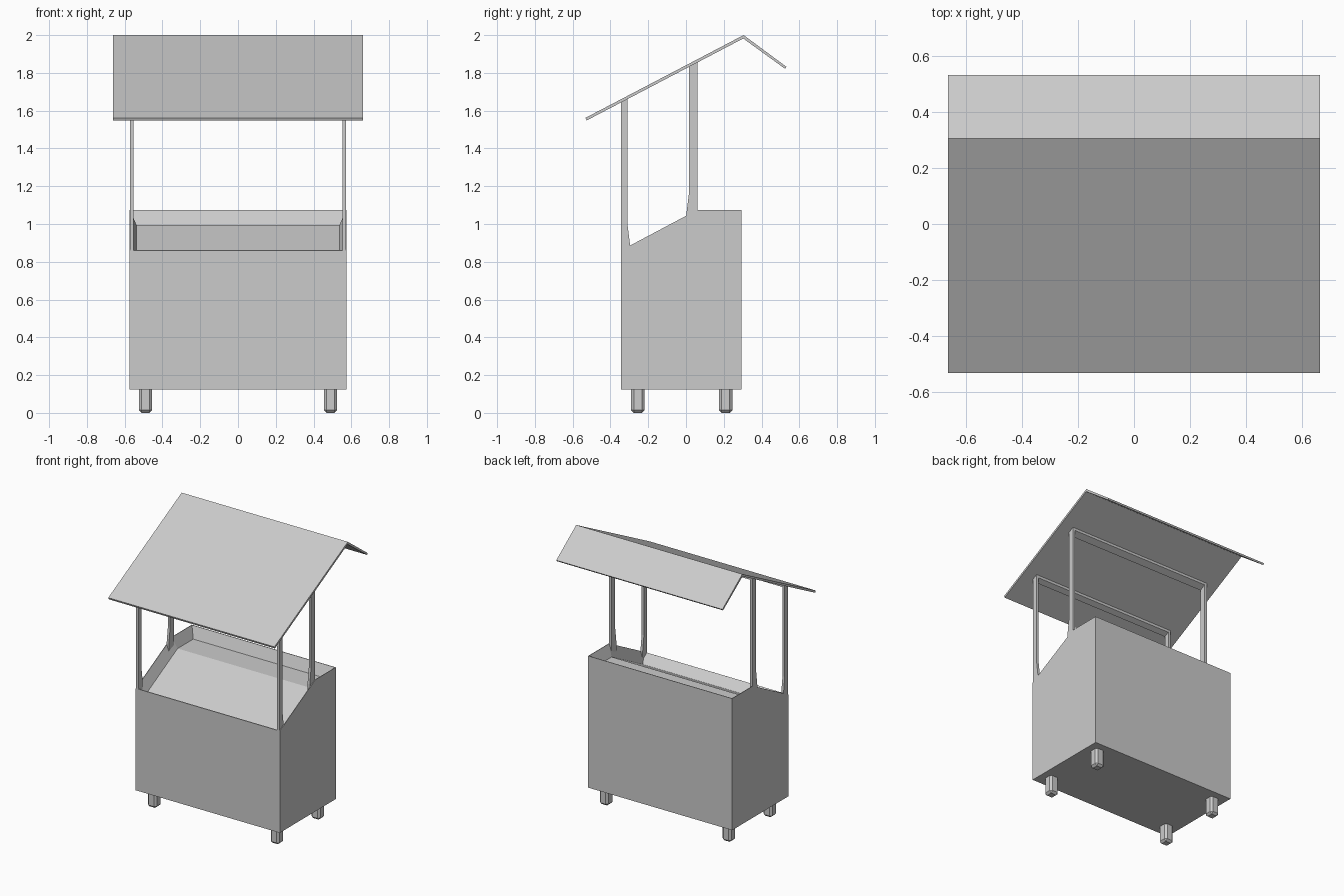
import bpy, bmesh
from mathutils import Vector, Matrix

if "Cube" in bpy.data.objects:
    bpy.data.objects.remove(bpy.data.objects["Cube"])


def new_object(name, bm):
    bmesh.ops.recalc_face_normals(bm, faces=bm.faces)
    mesh = bpy.data.meshes.new(name)
    bm.to_mesh(mesh)
    bm.free()
    obj = bpy.data.objects.new(name, mesh)
    bpy.context.collection.objects.link(obj)
    return obj


def prism(profile, x0, x1):
    """Extrude a (y, z) profile along x."""
    bm = bmesh.new()
    face = bm.faces.new([bm.verts.new((x0, y, z)) for y, z in profile])
    ext = bmesh.ops.extrude_face_region(bm, geom=[face])
    verts = [g for g in ext["geom"] if isinstance(g, bmesh.types.BMVert)]
    bmesh.ops.translate(bm, verts=verts, vec=(x1 - x0, 0, 0))
    bmesh.ops.recalc_face_normals(bm, faces=bm.faces)
    return bm


def mirror_x(obj):
    obj.modifiers.new("mirror", "MIRROR").use_axis = (True, False, False)


def roof_under(y):
    return 1.549 + (y + 0.53) * 0.525


def body_top(y):
    return min(1.075, 0.86 + (y + 0.345) * 0.531)


# Cart body with sunken display tray in the sloped and flat top
body = [(-0.345, 0.125), (0.295, 0.125), (0.295, 1.075), (0.06, 1.075), (-0.345, 0.86)]
bm = prism(body, -0.575, 0.575)
top = [f for f in bm.faces if f.normal.z > 0.5]
bmesh.ops.inset_region(bm, faces=top, thickness=0.004, use_even_offset=True)
bmesh.ops.inset_region(bm, faces=top, thickness=0.033, depth=-0.08, use_even_offset=True)
new_object("cart_body", bm)

# Canopy roof: long front slope, short rear slope
roof = [(-0.532, 1.562), (0.305, 2.0), (0.532, 1.832),
        (0.524, 1.822), (0.303, 1.982), (-0.526, 1.548)]
new_object("canopy_roof", prism(roof, -0.663, 0.663))

# Post frames: flat posts flared at the foot, joined by a crossbar under the roof
for name, y0, y1, flare0, flare1 in (("front", -0.345, -0.31, 0, 0.014),
                                     ("rear", 0.017, 0.06, -0.014, 0)):
    za, zb = body_top(y0), body_top(y1)
    post = [(y0 + flare0, za - 0.05), (y1 + flare1, zb - 0.05),
            (y1 + flare1, zb + 0.01), (y1, zb + 0.12),
            (y1, roof_under(y1) + 0.004), (y0, roof_under(y0) + 0.004),
            (y0, za + 0.12), (y0 + flare0, za + 0.01)]
    mirror_x(new_object(name + "_posts", prism(post, 0.553, 0.571)))
    bar = [(y0, roof_under(y0) - 0.022), (y1, roof_under(y1) - 0.022),
           (y1, roof_under(y1) + 0.004), (y0, roof_under(y0) + 0.004)]
    new_object(name + "_crossbar", prism(bar, -0.554, 0.554))

# Stubby feet with chamfered vertical and bottom edges
for name, y in (("front", -0.255), ("rear", 0.21)):
    bm = bmesh.new()
    bmesh.ops.create_cube(bm, size=1, matrix=Matrix.Translation((0.49, y, 0.065))
                          @ Matrix.Diagonal(Vector((0.07, 0.07, 0.13, 1))))
    edges = [e for e in bm.edges if min(v.co.z for v in e.verts) < 0.01]
    bmesh.ops.bevel(bm, geom=edges, offset=0.014, segments=1, affect="EDGES")
    mirror_x(new_object(name + "_feet", bm))
